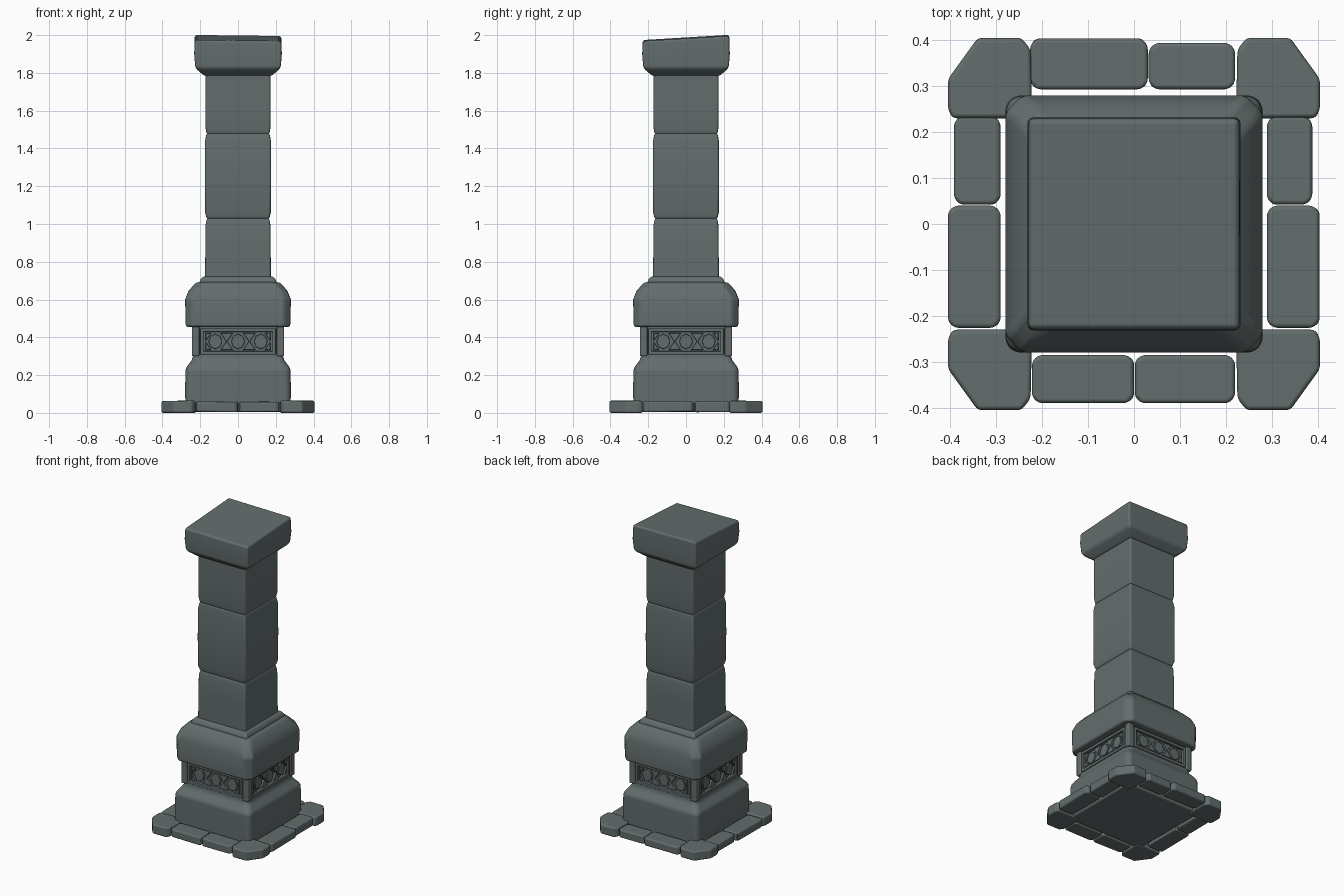
import bpy, bmesh, math, random
from mathutils import Matrix, Vector

if "Cube" in bpy.data.objects:
    bpy.data.objects.remove(bpy.data.objects["Cube"])

random.seed(4)
stone = bpy.data.materials.new("dark grey stone")
stone.diffuse_color = (0.125, 0.152, 0.152, 1)
stone.use_nodes = True
stone.node_tree.nodes["Principled BSDF"].inputs["Base Color"].default_value = stone.diffuse_color


def finish(name, bm, bevel, segments=3):
    """Turn a bmesh into a smooth object with softly worn edges."""
    bmesh.ops.recalc_face_normals(bm, faces=bm.faces[:])
    me = bpy.data.meshes.new(name)
    bm.to_mesh(me)
    bm.free()
    me.materials.append(stone)
    for p in me.polygons:
        p.use_smooth = True
    ob = bpy.data.objects.new(name, me)
    bpy.context.collection.objects.link(ob)
    mod = ob.modifiers.new("worn edges", 'BEVEL')
    mod.width = bevel
    mod.segments = segments
    mod.limit_method = 'ANGLE'
    mod.angle_limit = math.radians(25)
    mod.harden_normals = True
    return ob


def bridge(bm, rings):
    """Skin a stack of equal point rings and close both ends."""
    vs = [[bm.verts.new(p) for p in r] for r in rings]
    n = len(vs[0])
    for a, b in zip(vs, vs[1:]):
        for i in range(n):
            j = (i + 1) % n
            bm.faces.new((a[i], a[j], b[j], b[i]))
    bm.faces.new(vs[0][::-1])
    bm.faces.new(vs[-1])


def square(h, c):
    """Square outline of half width h, with corners cut by c."""
    pts = []
    for k in range(4):
        rot = Matrix.Rotation(k * math.pi / 2, 2)
        for p in ([(h, h)] if c == 0 else [(h, h - c), (h - c, h)]):
            pts.append(rot @ Vector(p))
    return pts


def block(name, profile, cut=0, bevel=0.012, tilt=(0, 0)):
    """Square block from a (half width, z) profile; tilt slopes the top."""
    bm = bmesh.new()
    top = profile[-1][1]
    bridge(bm, [[(p.x, p.y, z + (p.x * tilt[0] + p.y * tilt[1] if z == top else 0))
                 for p in square(h, cut)] for h, z in profile])
    return finish(name, bm, bevel)


# main column, bottom to top
block("base_plinth", [(0.278, 0.005), (0.28, 0.12), (0.278, 0.235), (0.24, 0.285), (0.238, 0.315)], 0.02, 0.014)
block("band_core", [(0.222, 0.29), (0.222, 0.47)], 0, 0.004)
block("upper_plinth", [(0.277, 0.455), (0.28, 0.6), (0.262, 0.645), (0.222, 0.692)], 0.035, 0.014)
block("shaft_collar", [(0.205, 0.67), (0.203, 0.7), (0.188, 0.722)], 0, 0.01)
block("shaft_lower", [(0.174, 0.70), (0.173, 0.9), (0.171, 1.0), (0.163, 1.034)], 0, 0.012)
block("shaft_middle", [(0.165, 1.026), (0.174, 1.06), (0.176, 1.25), (0.174, 1.44), (0.167, 1.482)], 0, 0.012)
block("shaft_upper", [(0.166, 1.474), (0.172, 1.51), (0.173, 1.65), (0.173, 1.80)], 0, 0.012)
block("capital", [(0.17, 1.782), (0.185, 1.79), (0.226, 1.825), (0.232, 1.9), (0.229, 1.985)],
      0, 0.013, (-0.012, 0.06))


# carved band: corner posts, frames and raised ornament on all four sides
def plate(bm, pts, front, side):
    rot = Matrix.Rotation(side * math.pi / 2, 3, 'Z')
    bridge(bm, [[rot @ Vector((x, y, z)) for x, z in pts] for y in (-0.21, -front)])


def rect(x0, x1, z0, z1):
    return [(x0, z0), (x1, z0), (x1, z1), (x0, z1)]


posts, frames, ornament = bmesh.new(), bmesh.new(), bmesh.new()
zm, hz = 0.378, 0.045
for sx in (-1, 1):
    for sy in (-1, 1):
        outline = [(0.205, 0.205), (0.244, 0.205), (0.244, 0.244), (0.205, 0.244)]
        bridge(posts, [[(sx * x, sy * y, z) for x, y in outline] for z in (0.30, 0.465)])
for side in range(4):
    for r in (rect(-0.2, 0.2, 0.308, 0.328), rect(-0.2, 0.2, 0.428, 0.448),
              rect(-0.2, -0.182, 0.32, 0.435), rect(0.182, 0.2, 0.32, 0.435)):
        plate(frames, r, 0.242, side)
    for x in (-0.06, 0.06):                      # hourglasses
        for s in (-1, 1):
            plate(ornament, [(x, zm - s * 0.003), (x + 0.034, zm + s * hz),
                             (x - 0.034, zm + s * hz)], 0.237, side)
    for s in (-1, 1):                            # half hourglasses at the ends
        for t in (-1, 1):
            plate(ornament, [(s * 0.172, zm), (s * 0.172, zm + t * hz),
                             (s * 0.142, zm + t * hz)], 0.237, side)
    for x in (-0.12, 0, 0.12):                   # round bosses between them
        plate(ornament, [(x + 0.036 * math.cos(a * math.pi / 4), zm + 0.04 * math.sin(a * math.pi / 4))
                         for a in range(8)], 0.234, side)
finish("band_corner_posts", posts, 0.006, 2)
finish("band_frames", frames, 0.004, 2)
finish("band_ornament", ornament, 0.003, 2)


# ring of paving stones around the base
def paving(name, outline, z0, z1):
    bm = bmesh.new()
    bridge(bm, [[(x, y, z) for x, y in outline] for z in (z0, z1)])
    for v in bm.verts:
        if v.co.z > z0:
            v.co.z += random.uniform(-0.003, 0.002)
    finish(name, bm, 0.017, 4)


def worn(x0, x1, y0, y1, c=0.014):
    return [(x0 + c, y0), (x1 - c, y0), (x1, y0 + c), (x1, y1 - c),
            (x1 - c, y1), (x0 + c, y1), (x0, y1 - c), (x0, y0 + c)]


for sx, nx in ((-1, "left"), (1, "right")):
    for sy, ny in ((-1, "front"), (1, "back")):
        corner = [(0.222, 0.24), (0.24, 0.23), (0.395, 0.23), (0.405, 0.25), (0.405, 0.315),
                  (0.34, 0.405), (0.245, 0.405), (0.225, 0.38)]
        paving(f"corner_stone_{ny}_{nx}", [(sx * x, sy * y) for x, y in corner], 0.0, 0.064)
edges = {"back": [(-0.226, 0.03, 0.293, 0.404), (0.032, 0.22, 0.293, 0.394)],
         "front": [(-0.222, 0.0, -0.39, -0.285), (0.002, 0.22, -0.39, -0.285)],
         "left": [(-0.392, -0.29, 0.042, 0.235), (-0.405, -0.29, -0.226, 0.04)],
         "right": [(0.289, 0.388, 0.042, 0.235), (0.289, 0.404, -0.226, 0.04)]}
for side, stones in edges.items():
    for i, s in enumerate(stones):
        paving(f"edge_stone_{side}_{i + 1}", worn(*s), 0.006, 0.06)
